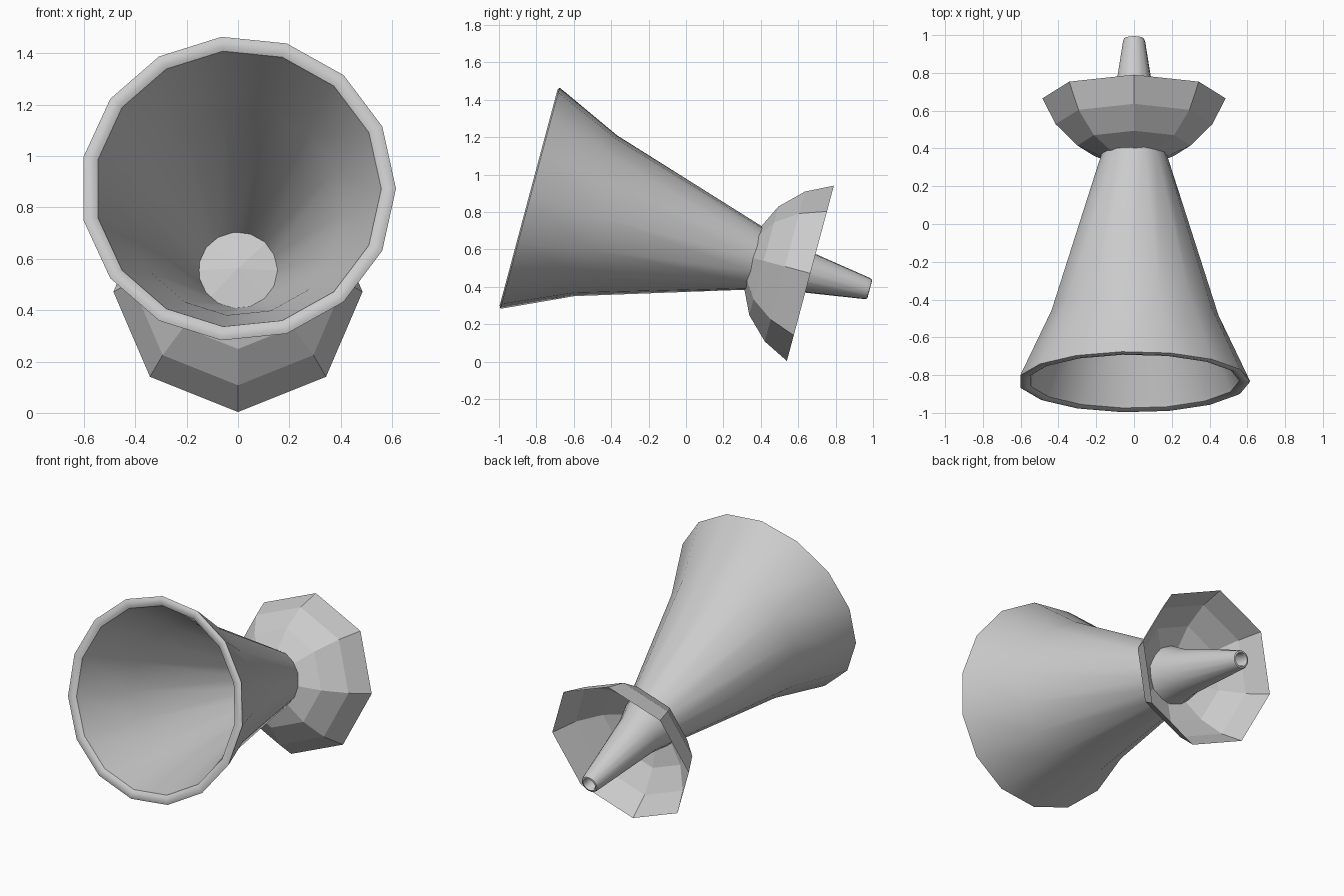
import bpy, bmesh
from math import cos, sin, pi, radians
from mathutils import Matrix

if "Cube" in bpy.data.objects:
    bpy.data.objects.remove(bpy.data.objects["Cube"])

# Shared tilted axis: starts at the rim centre and runs back and down at 15 degrees
AXIS = Matrix.Translation((0, -0.84, 0.875)) @ Matrix.Rotation(radians(-105), 4, 'X')


def revolve(name, profile, sides, closed=False, smooth=False):
    """Sweep (radius, distance along axis) points round the tilted axis."""
    bm = bmesh.new()
    rings = []
    for r, t in profile:
        if r == 0:
            rings.append([bm.verts.new((0, 0, t))] * sides)
        else:
            rings.append([bm.verts.new((r * cos(2 * pi * i / sides),
                                        r * sin(2 * pi * i / sides), t))
                          for i in range(sides)])
    pairs = list(zip(rings, rings[1:]))
    if closed:
        pairs.append((rings[-1], rings[0]))
    for a, b in pairs:
        for i in range(sides):
            j = (i + 1) % sides
            bm.faces.new(dict.fromkeys((a[i], a[j], b[j], b[i])))
    bmesh.ops.recalc_face_normals(bm, faces=bm.faces)
    bm.transform(AXIS)
    mesh = bpy.data.meshes.new(name)
    bm.to_mesh(mesh)
    bm.free()
    obj = bpy.data.objects.new(name, mesh)
    bpy.context.collection.objects.link(obj)
    if smooth:
        bpy.ops.object.select_all(action='DESELECT')
        bpy.context.view_layer.objects.active = obj
        obj.select_set(True)
        bpy.ops.object.shade_smooth_by_angle(angle=radians(40))
    return obj


# Hollow flared horn: outer wall, rounded tip, bore, rolled lip
revolve("horn", [
    (0.607, 0.025), (0.447, 0.37), (0.178, 1.237), (0.137, 1.37),
    (0.059, 1.87), (0.053, 1.885), (0.043, 1.887), (0.036, 1.875),
    (0.112, 1.37), (0.153, 1.237), (0.415, 0.37),
    (0.552, 0.03), (0.558, 0.01), (0.575, 0.0), (0.6, -0.002), (0.615, 0.006),
], 15, closed=True, smooth=True)

# Faceted eight-sided bowl, open to the back
revolve("bowl", [
    (0, 1.205), (0.165, 1.235), (0.3, 1.30), (0.415, 1.417), (0.485, 1.558),
], 8)
